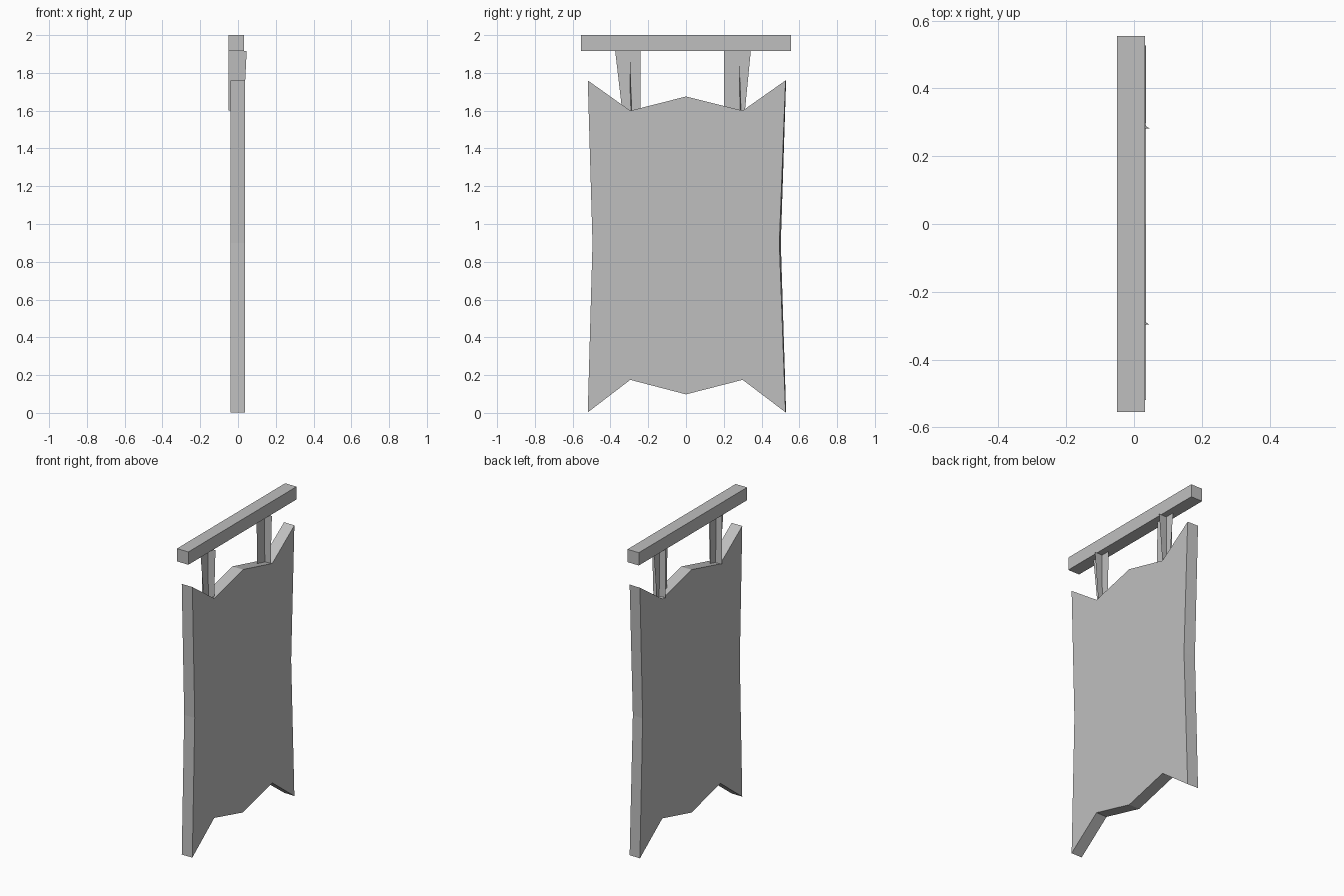
import bpy

if "Cube" in bpy.data.objects:
    bpy.data.objects.remove(bpy.data.objects["Cube"])

grey = bpy.data.materials.new("plain_grey")
grey.use_nodes = True
grey.diffuse_color = (0.52, 0.52, 0.52, 1)
grey.node_tree.nodes["Principled BSDF"].inputs["Base Color"].default_value = grey.diffuse_color


def make(name, verts, faces):
    mesh = bpy.data.meshes.new(name)
    mesh.from_pydata(verts, [], faces)
    mesh.materials.append(grey)
    mesh.update()
    obj = bpy.data.objects.new(name, mesh)
    bpy.context.collection.objects.link(obj)
    return obj


def prism(name, near, far, x0, x1):
    """Join two matching (y, z) outlines at x0 and x1."""
    n = len(near)
    verts = [(x0, y, z) for y, z in near] + [(x1, y, z) for y, z in far]
    faces = [tuple(reversed(range(n))), tuple(range(n, 2 * n))]
    faces += [(i, (i + 1) % n, n + (i + 1) % n, n + i) for i in range(n)]
    return make(name, verts, faces)


# Hanging bar
bar = [(-0.555, 1.917), (0.555, 1.917), (0.555, 2.0), (-0.555, 2.0)]
prism("hanging_bar", bar, bar, -0.05, 0.032)


# Board with notched ends and pinched sides
def outline(corner, waist):
    return [(-0.52, 0.003), (-0.295, 0.175), (0, 0.098), (0.3, 0.175),
            (corner, 0.003), (waist, 0.9), (corner, 1.76),
            (0.3, 1.6), (0, 1.675), (-0.295, 1.6), (-0.52, 1.76), (-0.495, 0.9)]


prism("board", outline(0.53, 0.502), outline(0.527, 0.494), -0.04, 0.036)

# Straps made of two crossed, tapering blades
TOP, BOTTOM = 1.917, 1.6
for side, inner, outer_top, outer_low, mid in (
        ("right", -0.24, -0.375, -0.338, -0.297),
        ("left", 0.202, 0.343, 0.312, 0.282)):
    make(side + "_strap_wide_blade",
         [(-0.008, outer_low, BOTTOM), (-0.004, inner, BOTTOM),
          (-0.008, inner, TOP), (-0.008, outer_top, TOP)], [(0, 1, 2, 3)])
    make(side + "_strap_cross_blade",
         [(-0.05, mid, BOTTOM), (0.03, mid + 0.01, BOTTOM),
          (0.046, mid, TOP), (-0.05, mid, TOP)], [(0, 1, 2, 3)])
